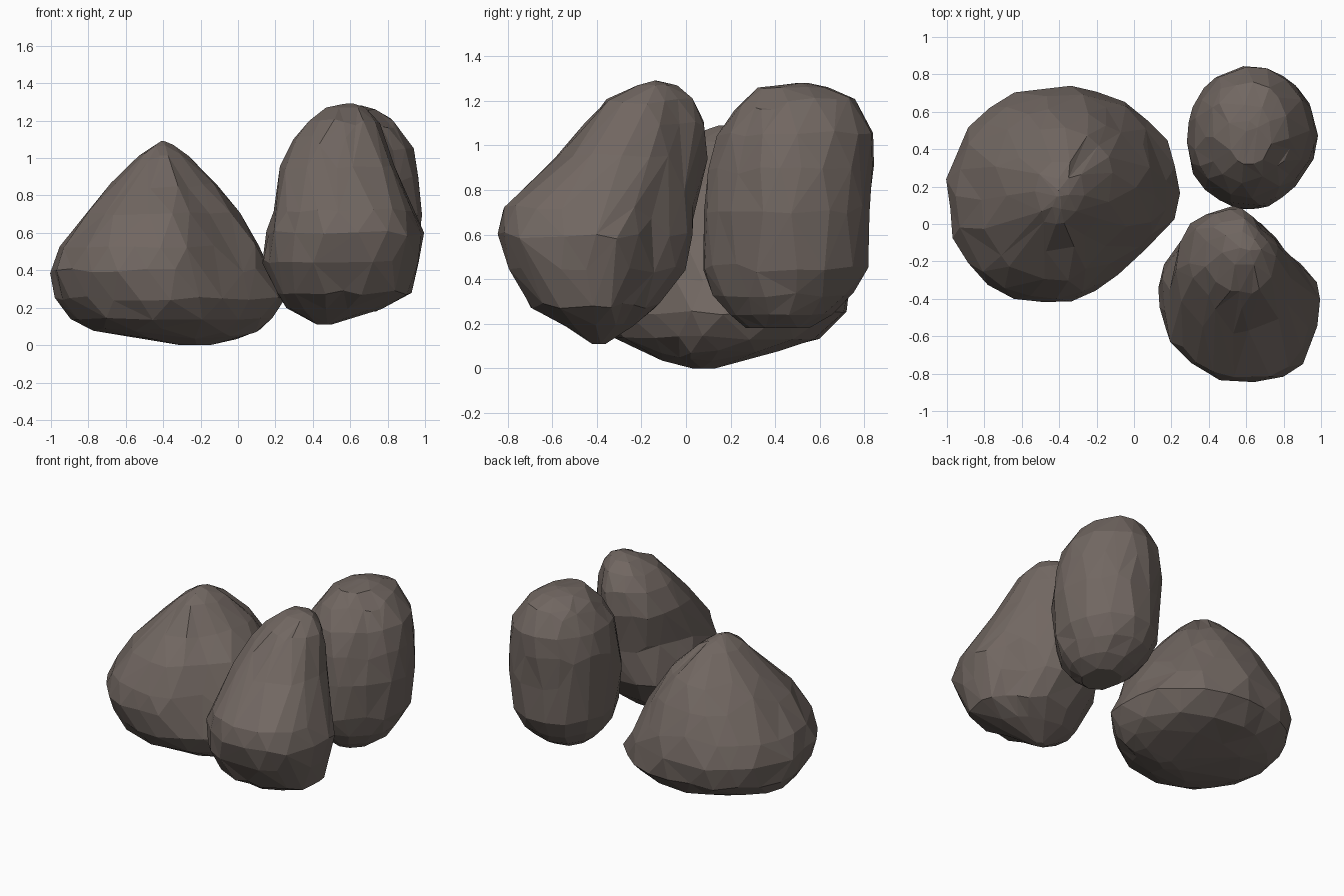
import bpy, bmesh, math, random

random.seed(4)
SEG = 24

stone = bpy.data.materials.new("warm grey stone")
stone.diffuse_color = (0.165, 0.135, 0.12, 1)


def boulder(name, slices, corners, rough):
    """Loft slices (z, left, right, front, back); corners scale the
    back-right, back-left, front-left and front-right of the outline."""
    bm = bmesh.new()
    rings = []
    for i, (z, l, r, f, b) in enumerate(slices):
        cx, cy, rx, ry = (l + r) / 2, (f + b) / 2, (r - l) / 2, (b - f) / 2
        ring = []
        for j in range(SEG):
            a = 2 * math.pi * (j + 0.5 * (i % 2)) / SEG
            k = corners[int(a / (math.pi / 2)) % 4]
            s = 1 + (k - 1) * math.sin(2 * a) ** 2
            s += random.uniform(-rough, rough * 0.6)
            dz = random.uniform(-0.012, 0.012) if 1 < i < len(slices) - 2 else 0
            ring.append(bm.verts.new((cx + rx * s * math.cos(a),
                                      cy + ry * s * math.sin(a), z + dz)))
        rings.append(ring)
    # staggered triangles between rings
    for i in range(len(rings) - 1):
        p, q = rings[i], rings[i + 1]
        for j in range(SEG):
            n = (j + 1) % SEG
            if i % 2 == 0:
                bm.faces.new((p[j], p[n], q[j]))
                bm.faces.new((p[n], q[n], q[j]))
            else:
                bm.faces.new((p[j], q[n], q[j]))
                bm.faces.new((p[j], p[n], q[n]))
    bm.faces.new(rings[0][::-1])
    bm.faces.new(rings[-1])
    bmesh.ops.recalc_face_normals(bm, faces=bm.faces)
    me = bpy.data.meshes.new(name)
    bm.to_mesh(me)
    bm.free()
    me.materials.append(stone)
    ob = bpy.data.objects.new(name, me)
    bpy.context.collection.objects.link(ob)
    # irregular chipped facets
    dec = ob.modifiers.new("facets", 'DECIMATE')
    dec.ratio = 0.5
    return ob


# wide cone-shaped boulder on the left
boulder("wide_boulder", [
    (0.00, -.30, -.15, .03, .13), (0.04, -.55, .02, -.12, .28),
    (0.08, -.78, .13, -.22, .42), (0.14, -.89, .19, -.33, .60),
    (0.25, -.97, .25, -.39, .72), (0.40, -1.0, .18, -.43, .74),
    (0.53, -.95, .12, -.40, .70), (0.70, -.82, .01, -.31, .62),
    (0.85, -.69, -.10, -.14, .52), (1.01, -.53, -.26, .0, .34),
    (1.06, -.46, -.33, .07, .26), (1.09, -.41, -.39, .14, .18)],
    (1.01, 1.01, 1.03, 0.86), 0.03)

# tall wedge-shaped boulder at the front right
boulder("wedge_boulder", [
    (0.11, .42, .50, -.42, -.36), (0.20, .26, .78, -.56, -.22),
    (0.28, .20, .93, -.70, -.12), (0.45, .13, .97, -.80, .01),
    (0.60, .15, .99, -.84, .03), (0.72, .19, .95, -.82, .05),
    (0.95, .22, .84, -.58, .09), (1.10, .30, .79, -.45, .08),
    (1.20, .38, .75, -.36, .03), (1.27, .47, .68, -.22, -.04),
    (1.29, .57, .62, -.15, -.12)],
    (0.84, 1.05, 1.03, 1.10), 0.035)

# upright oval boulder at the back right
boulder("oval_boulder", [
    (0.18, .50, .75, .27, .55), (0.24, .42, .84, .20, .65),
    (0.33, .35, .90, .12, .75), (0.45, .30, .95, .08, .82),
    (0.70, .28, .98, .075, .83), (0.90, .29, .97, .10, .84),
    (1.05, .32, .94, .14, .84), (1.15, .38, .87, .21, .79),
    (1.21, .43, .82, .27, .76), (1.26, .50, .74, .32, .64),
    (1.28, .60, .66, .48, .55)],
    (1.01, 1.02, 1.02, 0.93), 0.03)
